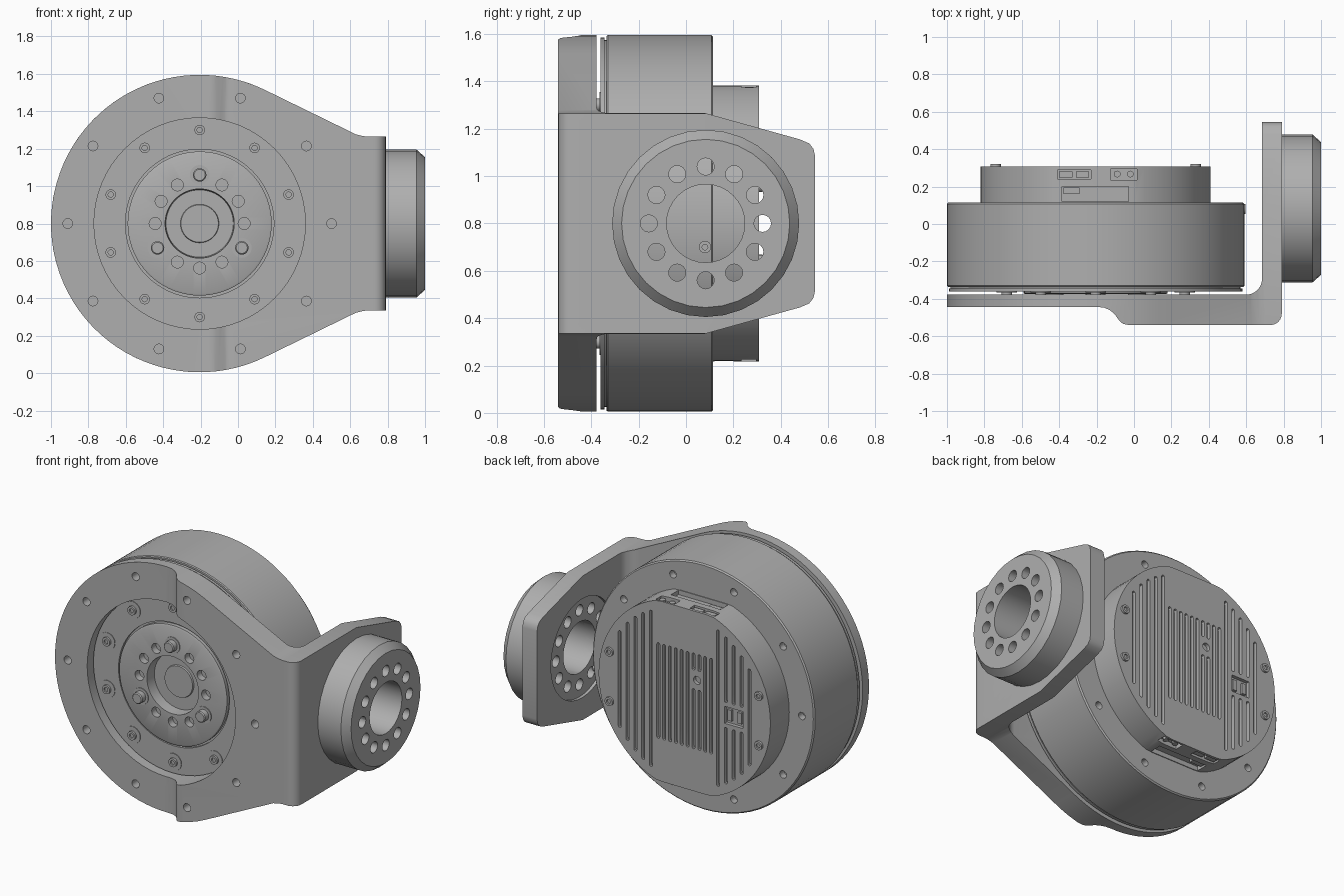
import bpy, bmesh
from math import sin, cos, pi, radians, sqrt
from mathutils import Vector, Matrix

if "Cube" in bpy.data.objects:
    bpy.data.objects.remove(bpy.data.objects["Cube"])

grey = bpy.data.materials.new("machined grey")
grey.use_nodes = True
grey.diffuse_color = (0.43, 0.43, 0.43, 1)
grey.node_tree.nodes["Principled BSDF"].inputs["Base Color"].default_value = (0.43, 0.43, 0.43, 1)

CX, CZ = -0.205, 0.8      # motor axis
FY = 0.083                # flange axis
PLACE = {"X": lambda a, b, c: (c, a, b),
         "Y": lambda a, b, c: (a, c, b),
         "Z": lambda a, b, c: (a, b, c)}


def finish(name, bm):
    bmesh.ops.recalc_face_normals(bm, faces=bm.faces)
    mesh = bpy.data.meshes.new(name)
    bm.to_mesh(mesh)
    bm.free()
    mesh.materials.append(grey)
    obj = bpy.data.objects.new(name, mesh)
    bpy.context.collection.objects.link(obj)
    return obj


def add_prism(bm, pts, axis, lo, hi):
    place = PLACE[axis]
    low = [bm.verts.new(place(a, b, lo)) for a, b in pts]
    high = [bm.verts.new(place(a, b, hi)) for a, b in pts]
    bm.faces.new(low)
    bm.faces.new(high)
    for i in range(len(pts)):
        j = (i + 1) % len(pts)
        bm.faces.new((low[i], low[j], high[j], high[i]))


def circle(a, b, r, n=16):
    return [(a + r * cos(2 * pi * i / n), b + r * sin(2 * pi * i / n)) for i in range(n)]


def rect(a, b, w, h):
    return [(a - w / 2, b - h / 2), (a + w / 2, b - h / 2), (a + w / 2, b + h / 2), (a - w / 2, b + h / 2)]


def prisms(name, outlines, axis, lo, hi):
    bm = bmesh.new()
    for pts in outlines:
        add_prism(bm, pts, axis, lo, hi)
    return finish(name, bm)


def lathe(name, profile, axis, a, b, n=64, closed=False):
    """Turn (radius, height) points round an axis through (a, b)."""
    bm = bmesh.new()
    place = PLACE[axis]
    vs = [bm.verts.new(place(a + r, b, h)) for r, h in profile]
    edges = [bm.edges.new(p) for p in zip(vs, vs[1:] + vs[:1] if closed else vs[1:])]
    bmesh.ops.spin(bm, geom=vs + edges, cent=place(a, b, 0), axis=place(0, 0, 1),
                   angle=2 * pi, steps=n)
    bmesh.ops.remove_doubles(bm, verts=bm.verts, dist=1e-5)
    return finish(name, bm)


def boolean(obj, cutter, op="DIFFERENCE"):
    mod = obj.modifiers.new("cut", "BOOLEAN")
    mod.operation, mod.solver, mod.object = op, "EXACT", cutter
    dg = bpy.context.evaluated_depsgraph_get()
    mesh = bpy.data.meshes.new_from_object(obj.evaluated_get(dg))
    obj.modifiers.clear()
    obj.data = mesh
    bpy.data.objects.remove(cutter)


def ring(a, b, radius, count, start=0):
    return [(a + radius * cos(radians(start) + 2 * pi * i / count),
             b + radius * sin(radians(start) + 2 * pi * i / count)) for i in range(count)]


def screws(name, spots, face, out):
    """Socket-head screws along y; out is the sign of the facing direction."""
    for i, (x, z) in enumerate(spots):
        lathe(f"{name}_{i + 1}", [(0, face + out * 0.004), (0.014, face + out * 0.004),
              (0.014, face + out * 0.014), (0.028, face + out * 0.014),
              (0.028, face - out * 0.01), (0, face - out * 0.01)], "Y", x, z, 16)


# motor body with recessed output hub, seam grooves and rear face
body = lathe("motor_body", [(0, -.315), (.1, -.315), (.103, -.305), (.18, -.305), (.185, -.375),
             (.375, -.375), (.385, -.37), (.385, -.345), (.397, -.345), (.397, -.362), (.785, -.362),
             (.785, -.345), (.775, -.345), (.775, -.336), (.79, -.336), (.795, -.33),
             (.795, .107), (.787, .115), (0, .115)], "Y", CX, CZ, 72)
boolean(body, prisms("hole_cutter", [circle(x, z, .024) for x, z in ring(CX, CZ, .705, 10)], "Y", .07, .2))
hub_spots = [p for i, p in enumerate(ring(CX, CZ, .238, 12, 90)) if i % 4]
boolean(body, prisms("hole_cutter", [circle(x, z, .032) for x, z in hub_spots], "Y", -.5, -.33))

# hub dowel pins
for i, (x, z) in enumerate(ring(CX, CZ, .26, 3, 90)):
    lathe(f"dowel_pin_{i + 1}", [(0, -.42), (.03, -.42), (.036, -.414), (.036, -.38),
          (.053, -.38), (.053, -.36), (0, -.36)], "Y", x, z, 20)

# screws round the gearbox face
face_spots = ring(CX, CZ, .5, 10, 90)
prisms("screw_pads", [circle(x, z, .055, 20) for x, z in face_spots], "Y", -.366, -.355)
screws("face_screw", face_spots, -.366, -1)

# bracket: bent plate, trimmed by its front and side outlines
section = [(-1.1, -.378), (.6, -.378)]
section += [(.6 + .085 * sin(t * pi / 12), -.293 - .085 * cos(t * pi / 12)) for t in range(1, 7)]
section += [(.685, .545), (.79, .545)]
section += [(.73 + .06 * cos(t * pi / 12), -.48 - .06 * sin(t * pi / 12)) for t in range(7)]
section += [(-.03, -.54), (-.06, -.533), (-.08, -.515), (-.105, -.48), (-.13, -.46),
            (-.16, -.447), (-.2, -.443), (-1.1, -.443)]
bracket = prisms("bracket", [section], "Z", -.1, 1.7)

upper = [(.85, 1.265), (.7, 1.265), (.67, 1.267), (.63, 1.277)]
arc = [(CX + .795 * cos(radians(64 + 4 * i)), CZ + .795 * sin(radians(64 + 4 * i))) for i in range(59)]
lower = [(x, 2 * CZ - z) for x, z in reversed(upper)]
boolean(bracket, prisms("front_outline", [upper + arc + lower], "Y", -.8, .8), "INTERSECT")

half = [(-.7, 1), (-.2, 1), (-.2, .5), (.08, .466), (.48, .355), (.52, .338), (.538, .315), (.546, .28)]
side = [(y, CZ + h) for y, h in half] + [(y, CZ - h) for y, h in reversed(half)]
boolean(bracket, prisms("side_outline", [side], "X", -1.5, 1.5), "INTERSECT")

boolean(bracket, prisms("bore_cutter", [circle(CX, CZ, .565, 64)], "Y", -.8, -.3))
boolean(bracket, prisms("hole_cutter", [circle(x, z, .026) for x, z in ring(CX, CZ, .705, 10)], "Y", -.8, -.3))
boolean(bracket, prisms("recess_cutter", [circle(FY, CZ, .32, 40)], "X", .62, .705))

# side flange, bolted through the bracket arm
flange = lathe("side_flange", [(.165, .77), (.395, .77), (.395, .955), (.355, 1), (.165, 1)],
               "X", FY, CZ, 32, closed=True)
bolt_holes = [circle(y, z, .036) for y, z in ring(FY, CZ, .24, 12)]
boolean(flange, prisms("bolt_cutter", bolt_holes, "X", .62, 1.2))
boolean(bracket, prisms("bolt_cutter", bolt_holes + [circle(FY, CZ, .165, 32)], "X", .62, 1.2))

# set screw in the body side facing the flange
lathe("set_screw", [(0, .59), (.012, .59), (.012, .597), (.026, .597), (.026, .56), (0, .56)], "X", .08, .7, 16)

# rear housing with flats above and below
outline = [(x, max(CZ - .583, min(CZ + .583, z))) for x, z in circle(CX, CZ, .615, 72)]
clean = [p for i, p in enumerate(outline) if not (outline[i - 1][1] == p[1] == outline[(i + 1) % 72][1])]
housing = prisms("rear_housing", [clean], "Y", .11, .308)

# cooling slots, split round the screw hole and the port
slots = []


def slot(x, lo, hi):
    w = .011
    ends = [(CX + x + w * cos(radians(a)), CZ + hi - w + w * sin(radians(a))) for a in range(0, 181, 45)]
    ends += [(CX + x + w * cos(radians(a)), CZ + lo + w + w * sin(radians(a))) for a in range(180, 361, 45)]
    slots.append(ends)


def split_slot(x, reach, gap_lo, gap_hi):
    slot(x, -reach, gap_lo)
    slot(x, gap_hi, reach)


for i in range(10):
    x = -.19 + i * .042
    if abs(x + .09) < .04:
        split_slot(x, .31, .08, .2)
    else:
        slot(x, -.31, .31)
for side_sign in (-1, 1):
    for i in range(5):
        x = side_sign * (.24 + i * .056)
        reach = sqrt(.56 ** 2 - x * x)
        if abs(x + .352) < .07:
            split_slot(x, reach, -.11, .05)
        else:
            slot(x, -reach, reach)
hole = circle(CX - .09, CZ + .14, .026)
port = rect(CX - .352, CZ - .03, .13, .11)
boolean(housing, prisms("slot_cutter", slots + [hole, port], "Y", .285, .4))
prisms("rear_port_pins", [rect(CX - .352 + dx, CZ - .03, .03, .07) for dx in (-.035, .035)], "Y", .28, .3)

# connector sockets in both flats
for label, s in (("top", 1), ("bottom", -1)):
    flat = CZ + s * .583
    lo, hi = sorted((flat - s * .03, flat + s * .05))
    pockets = [rect(-.32, .265, .18, .05), rect(-.055, .265, .14, .06), rect(-.208, .16, .355, .08)]
    boolean(housing, prisms("socket_cutter", pockets, "Z", lo, hi))
    lo, hi = sorted((flat - s * .04, flat - s * .008))
    plugs = [rect(x, .265, .07, .032) for x in (-.365, -.275)] + [rect(-.335, .178, .085, .036)]
    plugs += [circle(x, .267, .018) for x in (-.09, -.02)]
    prisms(f"{label}_connectors", plugs, "Z", lo, hi)

# rear cover screws
screws("cover_screw", [(CX + a * .535, CZ + b * .16) for a in (-1, 1) for b in (-1, 1)], .308, 1)

# smooth shading with sharp edges kept
bpy.ops.object.select_all(action="DESELECT")
for obj in bpy.context.scene.objects:
    if obj.type == "MESH" and obj.data.materials and obj.data.materials[0] == grey:
        obj.select_set(True)
        bpy.context.view_layer.objects.active = obj
bpy.ops.object.shade_smooth_by_angle(angle=radians(30))
